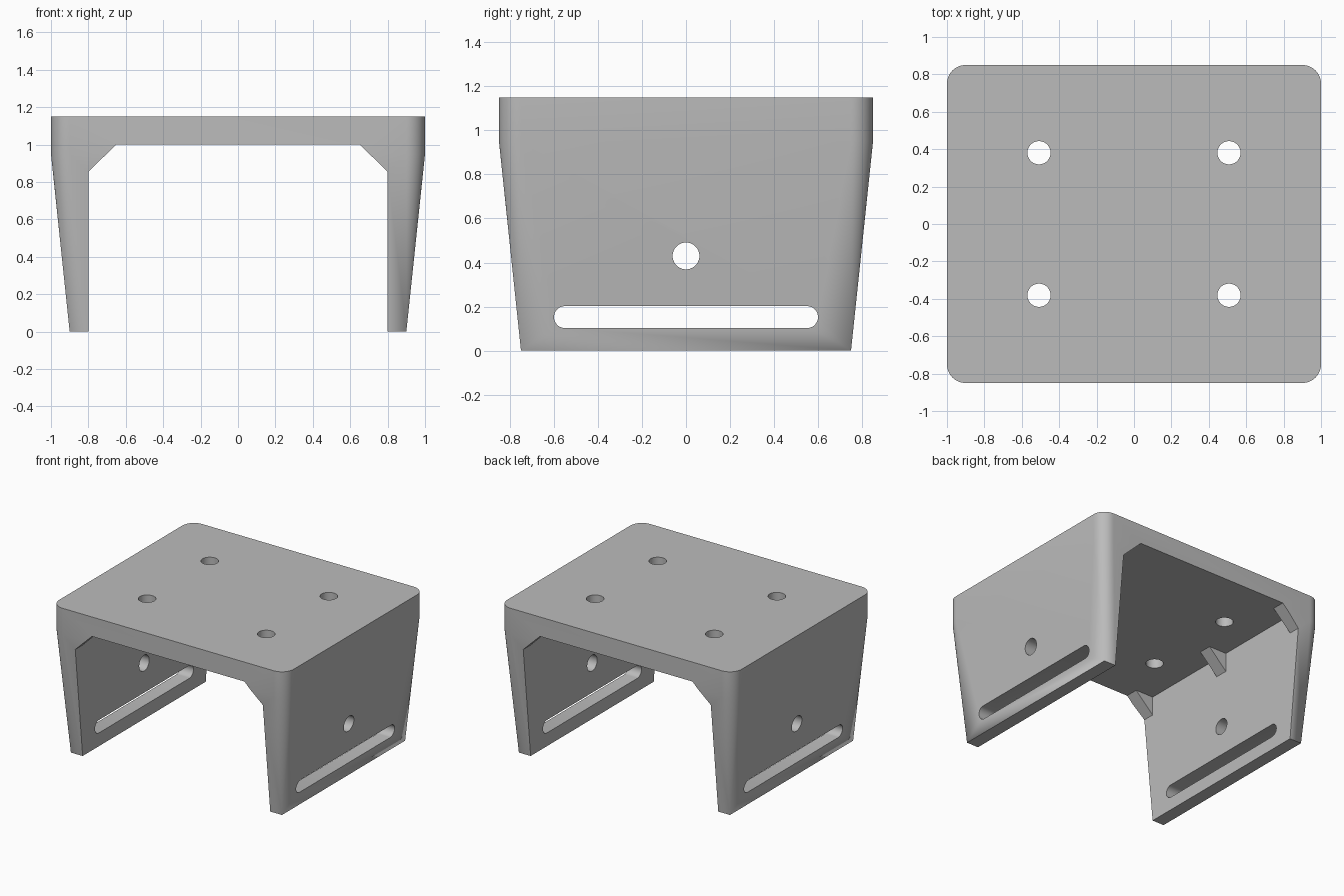
import bpy
import bmesh
from math import sin, cos, pi, radians
from mathutils import Vector

cube = bpy.data.objects.get("Cube")
if cube:
    bpy.data.objects.remove(cube, do_unlink=True)

# Single grey material
grey = bpy.data.materials.new("plain_grey")
grey.use_nodes = True
colour = (0.5, 0.5, 0.5, 1)
grey.diffuse_color = colour
grey.node_tree.nodes["Principled BSDF"].inputs["Base Color"].default_value = colour


def hull(name, points):
    """Convex solid around the given points."""
    bm = bmesh.new()
    for p in points:
        bm.verts.new(p)
    bmesh.ops.convex_hull(bm, input=bm.verts)
    bmesh.ops.dissolve_limit(bm, angle_limit=radians(0.5), verts=bm.verts, edges=bm.edges)
    bmesh.ops.recalc_face_normals(bm, faces=bm.faces)
    mesh = bpy.data.meshes.new(name)
    bm.to_mesh(mesh)
    bm.free()
    obj = bpy.data.objects.new(name, mesh)
    bpy.context.collection.objects.link(obj)
    mesh.materials.append(grey)
    return obj


def prism(name, profile, axis, start, end):
    """Extrude a 2D profile along x, y or z."""
    points = []
    for d in (start, end):
        for a, b in profile:
            points.append({"x": (d, a, b), "y": (a, d, b), "z": (a, b, d)}[axis])
    return hull(name, points)


def slot(u, v, half_length, radius, steps=32):
    """Round-ended outline; a half length of zero gives a circle."""
    outline = []
    for i in range(steps):
        t = 2 * pi * (i + 0.5) / steps
        shift = half_length if cos(t) > 0 else -half_length
        outline.append((u + shift + radius * cos(t), v + radius * sin(t)))
    return outline


# Bracket body: square foot outline widening to a rounded top
points = []
for sx in (-1, 1):
    for sy in (-1, 1):
        corner = Vector((sx * 0.9, sy * 0.75, 0))
        points.append(corner)
        for z in (0.95, 1.15):
            for i in range(13):
                t = i / 12 * pi / 2
                points.append(corner + Vector((sx * 0.1 * cos(t), sy * 0.1 * sin(t), z)))
body = hull("bracket_body", points)

# Opening between the walls, with chamfered upper corners
opening = [(-0.8, -0.5), (0.8, -0.5), (0.8, 0.855), (0.65, 1), (-0.65, 1), (-0.8, 0.855)]
cutters = [prism("opening_cutter", opening, "y", -1.2, 1.2)]

# Square pockets that leave three gussets along each wall
pocket = [(-0.8, 0.5), (0.8, 0.5), (0.8, 1), (-0.8, 1)]
for s in (-1, 1):
    cutters.append(prism("pocket_cutter", pocket, "y", s * 0.05, s * 0.75))

# Wall bolt hole and adjustment slot, passing through both walls
cutters.append(prism("wall_hole_cutter", slot(0, 0.43, 0, 0.061), "x", -1.3, 1.3))
cutters.append(prism("wall_slot_cutter", slot(0, 0.152, 0.55, 0.05), "x", -1.3, 1.3))

# Four mounting holes in the top plate
for x in (-0.508, 0.508):
    for y in (-0.381, 0.381):
        cutters.append(prism("top_hole_cutter", slot(x, y, 0, 0.062), "z", 0.9, 1.3))

bpy.context.view_layer.objects.active = body
for cutter in cutters:
    mod = body.modifiers.new("cut", "BOOLEAN")
    mod.operation = "DIFFERENCE"
    mod.solver = "EXACT"
    mod.object = cutter
    bpy.ops.object.modifier_apply(modifier=mod.name)
    bpy.data.objects.remove(cutter, do_unlink=True)

# Smooth the rounded corners and bores, keep hard edges
bpy.ops.object.select_all(action="DESELECT")
body.select_set(True)
bpy.ops.object.shade_smooth_by_angle(angle=radians(30))
